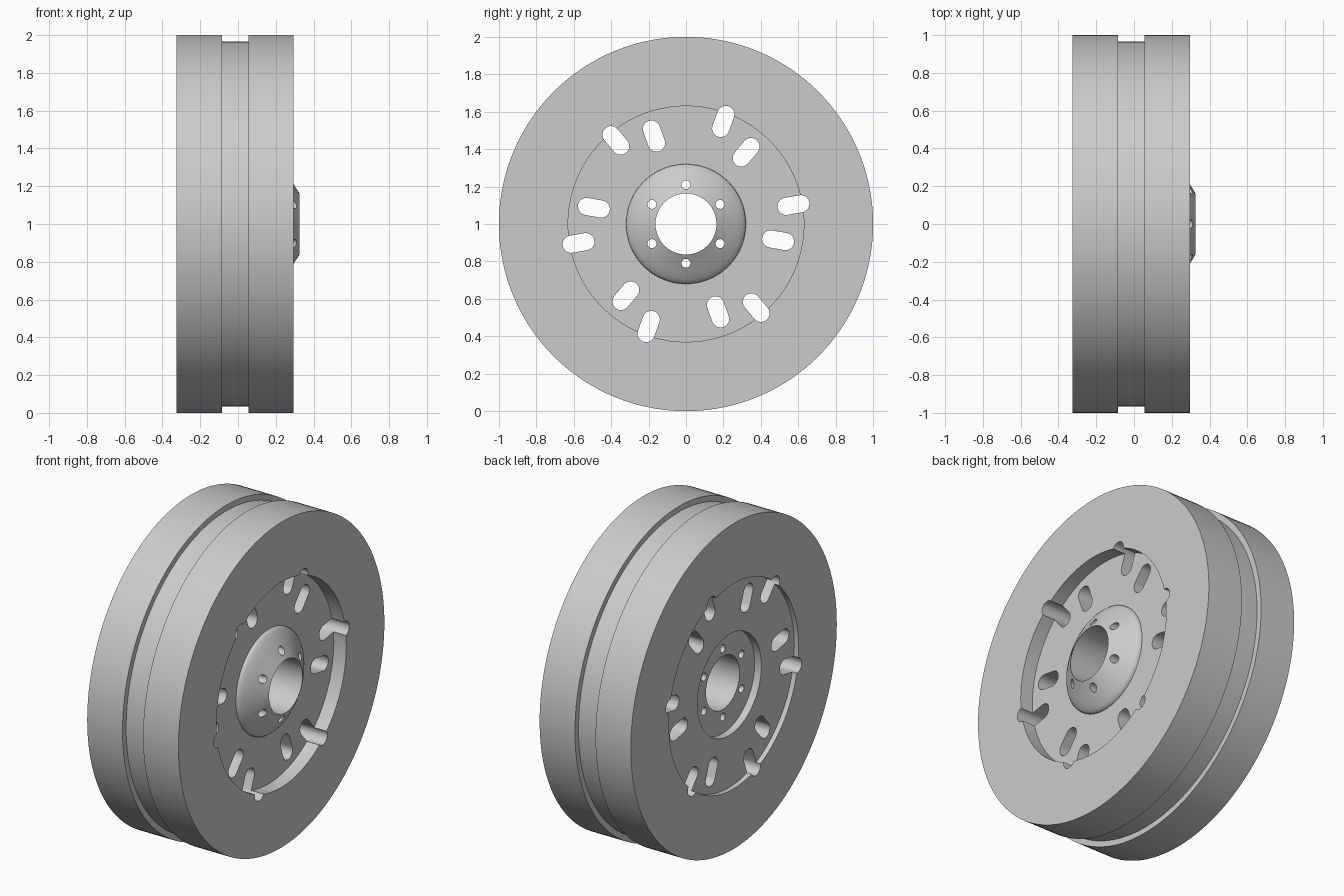
import bpy, bmesh
from math import cos, sin, pi, radians
from mathutils import Matrix, Vector

if "Cube" in bpy.data.objects:
    bpy.data.objects.remove(bpy.data.objects["Cube"])

AXIS_HEIGHT = 1.0

grey = bpy.data.materials.new("plain grey")
grey.use_nodes = True
grey.diffuse_color = (0.6, 0.6, 0.6, 1)
grey.node_tree.nodes["Principled BSDF"].inputs["Base Color"].default_value = (0.6, 0.6, 0.6, 1)


def make_object(name, bm):
    bmesh.ops.recalc_face_normals(bm, faces=bm.faces)
    mesh = bpy.data.meshes.new(name)
    bm.to_mesh(mesh)
    bm.free()
    mesh.materials.append(grey)
    obj = bpy.data.objects.new(name, mesh)
    bpy.context.collection.objects.link(obj)
    return obj


def lathe(name, profile, steps=144):
    """Spin a closed (x, radius) outline around the axle."""
    bm = bmesh.new()
    verts = [bm.verts.new((x, 0, AXIS_HEIGHT + r)) for x, r in profile]
    edges = [bm.edges.new((v, verts[i - 1])) for i, v in enumerate(verts)]
    bmesh.ops.spin(bm, geom=verts + edges, cent=(0, 0, AXIS_HEIGHT), axis=(1, 0, 0),
                   angle=2 * pi, steps=steps, use_duplicate=False)
    bmesh.ops.remove_doubles(bm, verts=bm.verts, dist=0.0001)
    return make_object(name, bm)


def add_slot(bm, angle, radius, length, width, arc=12):
    """Rounded bar along x, lying radially at an angle from +y."""
    half, end = width / 2, (length - width) / 2
    turn = Matrix.Rotation(angle, 4, 'X')
    outline = []
    for side in (1, -1):
        for i in range(arc + 1):
            a = -pi / 2 + pi * i / arc
            outline.append((radius + side * (end + half * cos(a)), side * half * sin(a)))
    add_bar(bm, [turn @ Vector((0, u, v)) for u, v in outline])


def add_hole(bm, angle, radius, size, sides=20):
    turn = Matrix.Rotation(angle, 4, 'X')
    ring = [2 * pi * i / sides for i in range(sides)]
    add_bar(bm, [turn @ Vector((0, radius + size * cos(a), size * sin(a))) for a in ring])


def add_bar(bm, points):
    up = Vector((0, 0, AXIS_HEIGHT))
    face = bm.faces.new([bm.verts.new(p + up + Vector((-0.5, 0, 0))) for p in points])
    out = bmesh.ops.extrude_face_region(bm, geom=[face])["geom"]
    moved = [g for g in out if isinstance(g, bmesh.types.BMVert)]
    bmesh.ops.translate(bm, verts=moved, vec=(1, 0, 0))


# Wheel body: grooved rim, recessed web and domed hub in one outline
rim = [(-0.325, 0.63), (-0.325, 1), (-0.085, 1), (-0.085, 0.965),
       (0.055, 0.965), (0.055, 1), (0.295, 1), (0.295, 0.63)]
web_and_dome = [(0.21, 0.63), (0.21, 0.32), (0.222, 0.318), (0.232, 0.31), (0.245, 0.294),
                (0.27, 0.255), (0.295, 0.211), (0.325, 0.163)]
hub_back = [(-0.25, 0.163), (-0.25, 0.31), (-0.295, 0.31), (-0.295, 0.63)]
wheel = lathe("wheel_body", rim + web_and_dome + hub_back)

# Cutters: two rings of slots and the bolt circle
bm = bmesh.new()
for k in range(6):
    add_slot(bm, radians(60 * k + 10), 0.583, 0.172, 0.092)
    add_slot(bm, radians(60 * k - 10), 0.5, 0.172, 0.092)
    add_hole(bm, radians(60 * k + 30), 0.21, 0.024)
cutter = make_object("hole_cutter", bm)
cutter.hide_render = True

# Cut the holes and shade
cut = wheel.modifiers.new("holes", 'BOOLEAN')
cut.operation = 'DIFFERENCE'
cut.solver = 'EXACT'
cut.object = cutter
bpy.ops.object.select_all(action='DESELECT')
bpy.context.view_layer.objects.active = wheel
wheel.select_set(True)
bpy.ops.object.modifier_apply(modifier=cut.name)
bpy.data.objects.remove(cutter)
bpy.ops.object.shade_smooth_by_angle(angle=radians(30))
